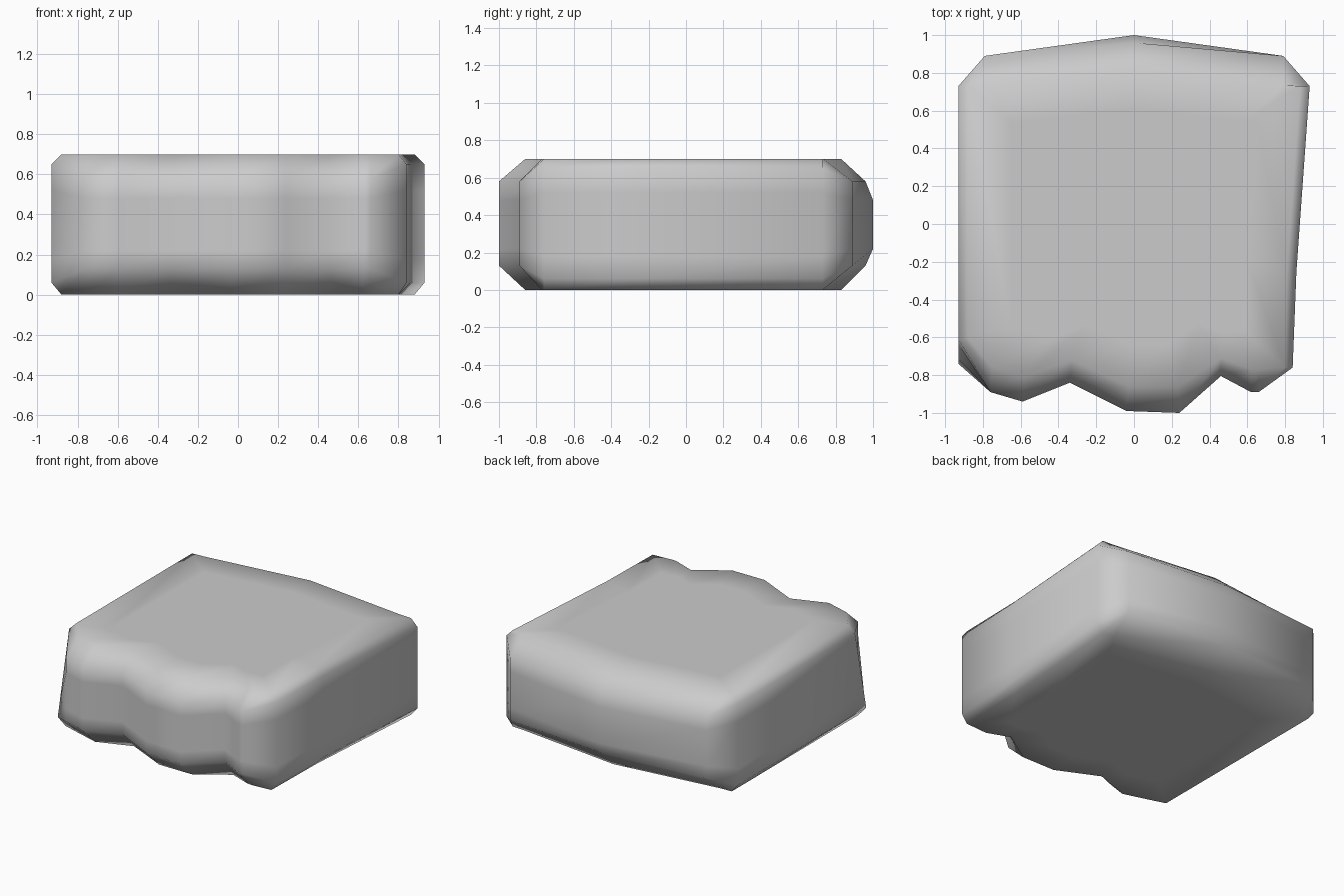
import bpy, bmesh

if "Cube" in bpy.data.objects:
    bpy.data.objects.remove(bpy.data.objects["Cube"])

# Outline, counter-clockwise from above:
# x, y of the wall, x, y of the flat cap's rim, lower and upper wall heights
SIDE, END = (0.06, 0.65), (0.13, 0.58)
outline = [
    (-0.93, -0.74, -0.88, -0.72, *SIDE),
    (-0.76, -0.89, -0.75, -0.76, *END),
    (-0.59, -0.94, -0.58, -0.81, *END),
    (-0.34, -0.84, -0.33, -0.72, *END),
    (-0.04, -0.99, -0.03, -0.86, *END),
    (0.24, -1.00, 0.23, -0.86, *END),
    (0.46, -0.805, 0.46, -0.71, *END),
    (0.62, -0.89, 0.62, -0.77, *END),
    (0.66, -0.89, 0.66, -0.77, *END),
    (0.84, -0.76, 0.80, -0.76, *SIDE),
    (0.86, -0.25, 0.81, -0.25, *SIDE),
    (0.93, 0.73, 0.88, 0.73, *SIDE),
    (0.79, 0.89, 0.79, 0.735, *END),
    (0.00, 0.96, 0.00, 0.83, *END),
    (-0.79, 0.89, -0.79, 0.735, *END),
    (-0.93, 0.73, -0.88, 0.73, *SIDE),
]
H = 0.70
BACK, CORNER = 13, 0


def column(i, p):
    """Points of one vertical section, from bottom centre area to top."""
    x, y, cx, cy, lo, hi = p
    bulge = 0.04 if i == BACK else 0.0          # rounded back wall
    cut = 0.13 if i == CORNER else 0.0          # chipped upper front-left corner
    a, b = lo + 0.2 * (hi - lo), lo + 0.78 * (hi - lo)
    return [
        (cx * 0.74, cy * 0.74, 0), (cx, cy, 0), (x, y, lo),
        (x, y + bulge + cut * 0.2, a), (x, y + bulge + cut * 0.78, b),
        (x, y + cut, hi), (cx, cy + cut * 0.9, H), (cx * 0.74, cy * 0.74, H),
    ]


# Stone slab: loft the sections and close both flat caps
bm = bmesh.new()
cols = [[bm.verts.new(c) for c in column(i, p)] for i, p in enumerate(outline)]
for i, c in enumerate(cols):
    d = cols[(i + 1) % len(cols)]
    for k in range(len(c) - 1):
        bm.faces.new((c[k], d[k], d[k + 1], c[k + 1]))
bm.faces.new([c[0] for c in reversed(cols)])
bm.faces.new([c[-1] for c in cols])
bmesh.ops.recalc_face_normals(bm, faces=bm.faces)
for f in bm.faces:
    f.smooth = True

mesh = bpy.data.meshes.new("stone_slab")
bm.to_mesh(mesh)
bm.free()
bpy.context.collection.objects.link(bpy.data.objects.new("stone_slab", mesh))
